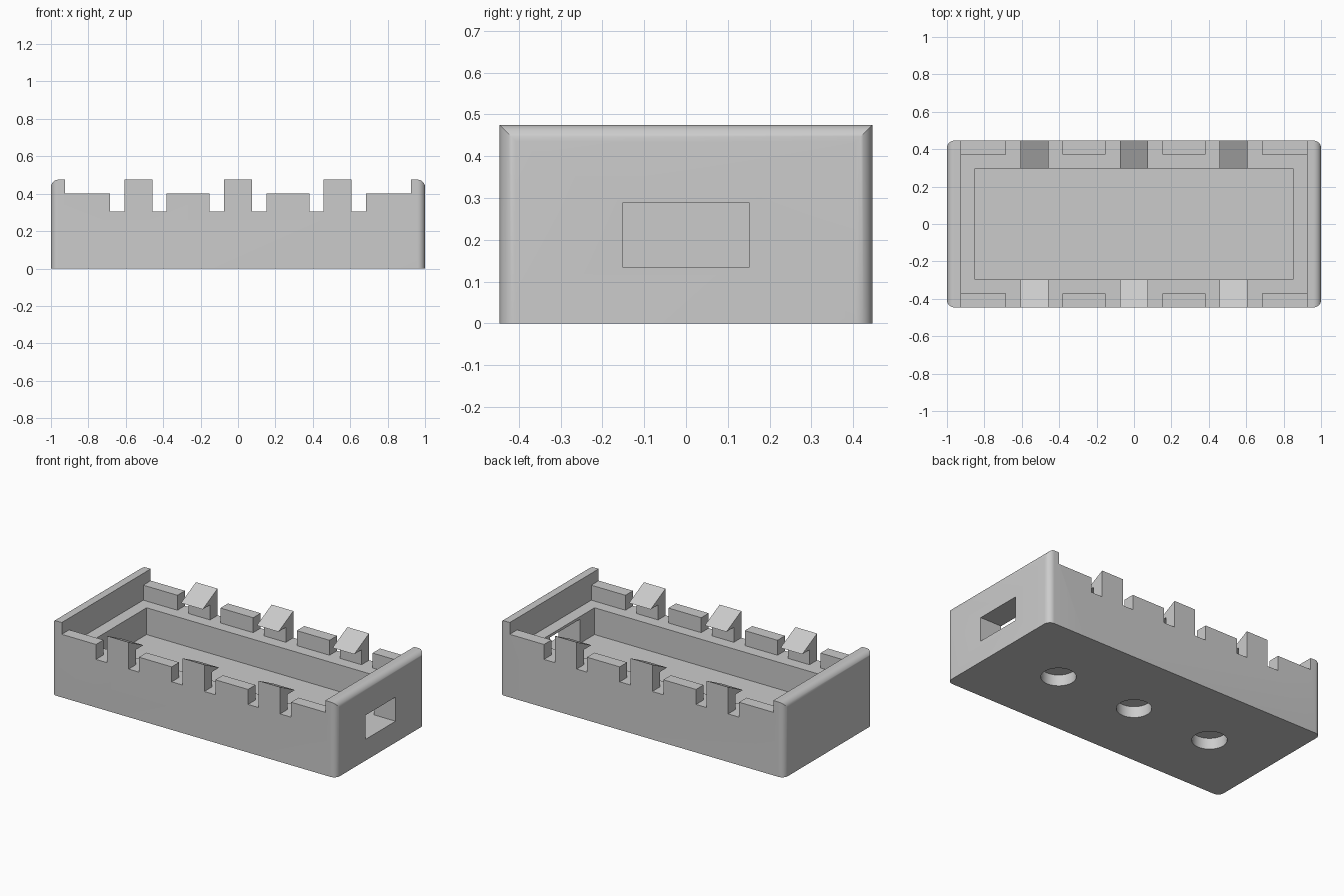
import bpy
import bmesh
import math

cube = bpy.data.objects.get("Cube")
if cube:
    bpy.data.objects.remove(cube, do_unlink=True)

grey = bpy.data.materials.new("plain grey")
grey.use_nodes = True
GREY = (0.6, 0.6, 0.6, 1)
grey.diffuse_color = GREY
grey.node_tree.nodes["Principled BSDF"].inputs["Base Color"].default_value = GREY

# Main dimensions
HX, HY, TOP = 1.0, 0.446, 0.475
LEDGE, RAIL_TOP, FLOOR = 0.305, 0.40, 0.135
WALL, ROUND = 0.075, 0.04


def prism(name, outline, vector):
    """Extrude a closed 3D outline along a vector."""
    bm = bmesh.new()
    face = bm.faces.new([bm.verts.new(p) for p in outline])
    moved = bmesh.ops.extrude_face_region(bm, geom=[face])["geom"]
    verts = [g for g in moved if isinstance(g, bmesh.types.BMVert)]
    bmesh.ops.translate(bm, verts=verts, vec=vector)
    bmesh.ops.recalc_face_normals(bm, faces=bm.faces)
    mesh = bpy.data.meshes.new(name)
    bm.to_mesh(mesh)
    bm.free()
    mesh.materials.append(grey)
    obj = bpy.data.objects.new(name, mesh)
    bpy.context.collection.objects.link(obj)
    return obj


def box(name, x0, x1, y0, y1, z0, z1):
    base = [(x0, y0, z0), (x1, y0, z0), (x1, y1, z0), (x0, y1, z0)]
    return prism(name, base, (0, 0, z1 - z0))


def arc(cx, cy, start, r=ROUND, sweep=90, steps=10):
    angles = [math.radians(start + sweep * i / steps) for i in range(steps + 1)]
    return [(cx + r * math.cos(a), cy + r * math.sin(a)) for a in angles]


def combine(target, tool, operation):
    mod = target.modifiers.new(tool.name, "BOOLEAN")
    mod.operation, mod.solver, mod.object = operation, "EXACT", tool
    bpy.context.view_layer.objects.active = target
    bpy.ops.object.modifier_apply(modifier=mod.name)
    bpy.data.objects.remove(tool, do_unlink=True)


# Body: rounded plan crossed with rounded front profile
ix, iy, iz = HX - ROUND, HY - ROUND, TOP - ROUND
plan = arc(ix, iy, 0) + arc(-ix, iy, 90) + arc(-ix, -iy, 180) + arc(ix, -iy, 270)
tray = prism("clip_tray", [(x, y, 0) for x, y in plan], (0, 0, 0.6))
front = [(-HX, 0), (HX, 0)] + arc(ix, iz, 0) + arc(-ix, iz, 90)
combine(tray, prism("profile", [(x, -0.6, z) for x, z in front], (0, 1.2, 0)), "INTERSECT")

# Open top between the end walls, inner cavity and end window
inner = HX - WALL
combine(tray, box("open_top", -inner, inner, -0.6, 0.6, LEDGE, 0.7), "DIFFERENCE")
combine(tray, box("cavity", -0.85, 0.85, -0.297, 0.297, FLOOR, 0.7), "DIFFERENCE")
combine(tray, box("window", 0.8, 1.1, -0.152, 0.152, FLOOR, 0.288), "DIFFERENCE")

# Blind round pockets underneath
for x in (-0.555, 0, 0.555):
    ring = arc(x, 0, 0, 0.1, 360, 48)[:-1]
    combine(tray, prism("pocket", [(u, v, -0.1) for u, v in ring], (0, 0, 0.17)), "DIFFERENCE")

# Low rails and sloped snap hooks along both long sides
for side in (-1, 1):
    outer, back, tip = side * HY, side * (HY - WALL), side * 0.297
    y0, y1 = sorted((outer, back))
    for x0, x1 in ((-0.95, -0.685), (-0.383, -0.153), (0.153, 0.383), (0.685, 0.95)):
        combine(tray, box("rail", x0, x1, y0, y1, LEDGE - 0.04, RAIL_TOP), "UNION")
    hook = [(outer, LEDGE - 0.04), (outer, TOP), (tip, RAIL_TOP),
            (back, RAIL_TOP), (back, LEDGE - 0.04)]
    for x in (-0.532, 0, 0.532):
        outline = [(x - 0.076, y, z) for y, z in hook]
        combine(tray, prism("hook", outline, (0.152, 0, 0)), "UNION")

# Tidy flat faces, smooth only the rounded edges
bm = bmesh.new()
bm.from_mesh(tray.data)
bmesh.ops.remove_doubles(bm, verts=bm.verts, dist=0.0001)
bmesh.ops.dissolve_limit(bm, angle_limit=0.01, verts=bm.verts, edges=bm.edges)
bm.to_mesh(tray.data)
bm.free()
bpy.ops.object.select_all(action="DESELECT")
tray.select_set(True)
bpy.context.view_layer.objects.active = tray
bpy.ops.object.shade_smooth_by_angle(angle=math.radians(30))
